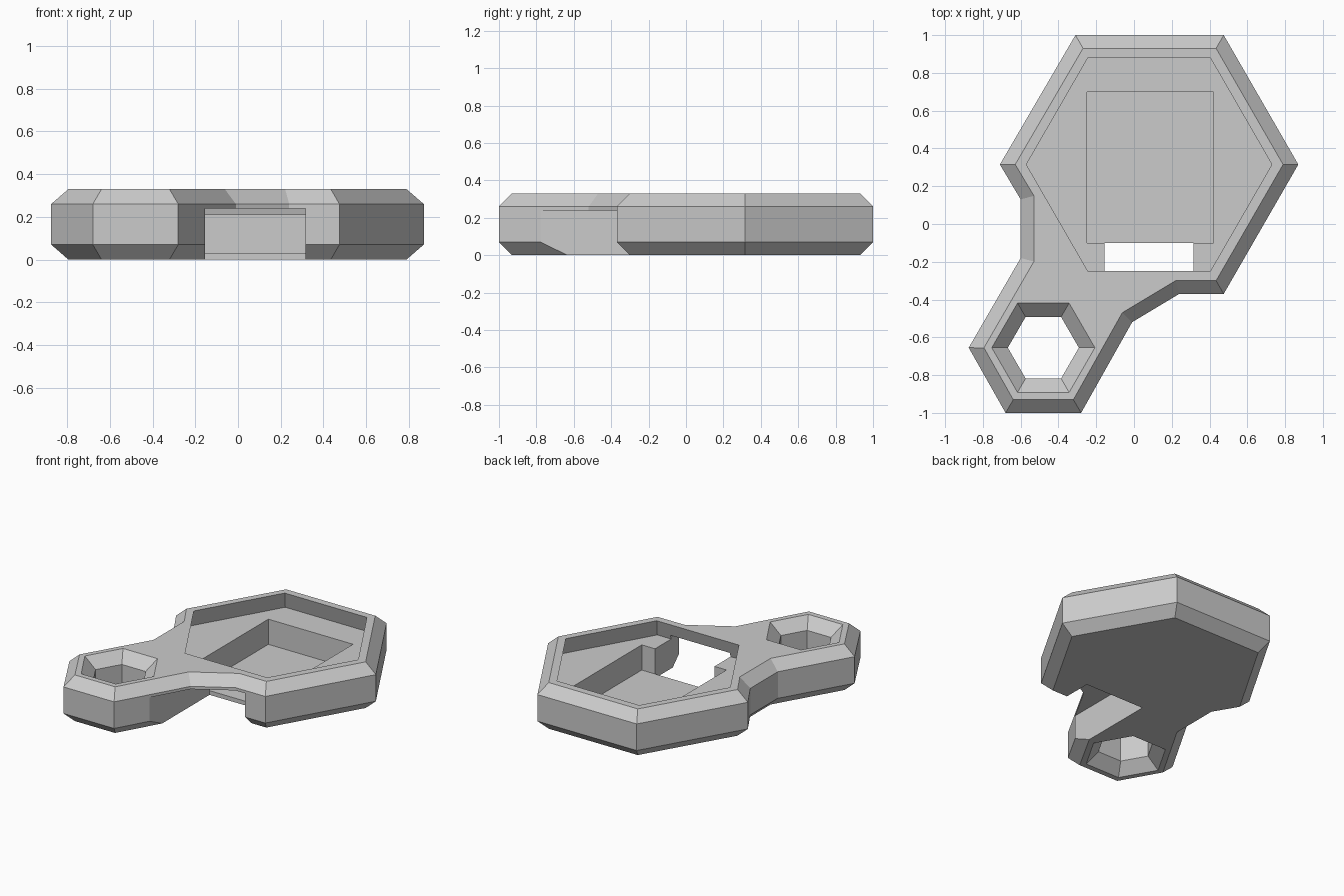
import bpy, bmesh
from math import cos, sin, radians
from mathutils import Vector

cube = bpy.data.objects.get("Cube")
if cube:
    bpy.data.objects.remove(cube, do_unlink=True)

HEIGHT, BEVEL = 0.33, 0.07
BIG, SMALL = (0.08, 0.315), (-0.48, -0.655)

grey = bpy.data.materials.new("plain grey")
grey.use_nodes = True
grey.diffuse_color = (0.6, 0.6, 0.6, 1)
grey.node_tree.nodes["Principled BSDF"].inputs["Base Color"].default_value = (0.6, 0.6, 0.6, 1)


def hexagon(centre, radius):
    return [(centre[0] + radius * cos(radians(a)), centre[1] + radius * sin(radians(a)))
            for a in range(0, 360, 60)]


def inset(outline, d):
    """Move every edge of a counter-clockwise outline inward by d."""
    pts = [Vector(p) for p in outline]
    result = []
    for i, p in enumerate(pts):
        a = (p - pts[i - 1]).normalized()
        b = (pts[(i + 1) % len(pts)] - p).normalized()
        na, nb = Vector((-a.y, a.x)), Vector((-b.y, b.x))
        result.append(p + (na + nb) * d / (1 + na.dot(nb)))
    return result


def loft(name, rings):
    """Solid through a stack of (outline, height) rings."""
    bm = bmesh.new()
    loops = [[bm.verts.new((p[0], p[1], z)) for p in ring] for ring, z in rings]
    for low, high in zip(loops, loops[1:]):
        for i in range(len(low)):
            j = (i + 1) % len(low)
            bm.faces.new((low[i], low[j], high[j], high[i]))
    bm.faces.new(list(reversed(loops[0])))
    bm.faces.new(loops[-1])
    bmesh.ops.recalc_face_normals(bm, faces=bm.faces)
    mesh = bpy.data.meshes.new(name)
    bm.to_mesh(mesh)
    bm.free()
    mesh.materials.append(grey)
    obj = bpy.data.objects.new(name, mesh)
    bpy.context.collection.objects.link(obj)
    return obj


def box(name, x0, x1, y0, y1, z0, z1):
    rect = [(x0, y0), (x1, y0), (x1, y1), (x0, y1)]
    return loft(name, [(rect, z0), (rect, z1)])


# Body: large hexagon, neck and small hexagon in one chamfered outline
outline = [(-0.31, 1), (-0.71, 0.315), (-0.6, 0.13), (-0.6, -0.18), (-0.875, -0.655),
           (-0.68, -1), (-0.28, -1), (-0.01, -0.52), (0.24, -0.37), (0.475, -0.37),
           (0.87, 0.315), (0.475, 1)]
rim = inset(outline, BEVEL)
body = loft("holder_body", [(rim, 0), (outline, BEVEL),
                            (outline, HEIGHT - BEVEL), (rim, HEIGHT)])

# Ring hole, flared at both ends
wide, narrow = hexagon(SMALL, 0.273), hexagon(SMALL, 0.188)
hole = loft("ring_hole_cutter", [(wide, -0.1), (wide, 0), (narrow, BEVEL + 0.005),
                                 (narrow, HEIGHT - BEVEL - 0.005), (wide, HEIGHT), (wide, 0.5)])

# Hexagonal recess, slightly wider at its floor than at its mouth
mouth = hexagon(BIG, 0.65)
recess = loft("recess_cutter", [(hexagon(BIG, 0.69), 0.21), (mouth, HEIGHT), (mouth, 0.5)])

# Rectangular pocket and the channel that leaves through the front
pocket = box("pocket_cutter", -0.25, 0.42, -0.1, 0.7, 0.03, 0.27)
channel = box("channel_cutter", -0.155, 0.315, -1.2, -0.1, -0.2, 0.24)
# Short overlap keeps the pocket open to the channel
opening = box("opening_cutter", -0.155, 0.315, -0.2, 0, 0.03, 0.24)

bpy.context.view_layer.objects.active = body
for cutter in (hole, recess, pocket, channel, opening):
    mod = body.modifiers.new(cutter.name, "BOOLEAN")
    mod.operation, mod.solver, mod.object = "DIFFERENCE", "EXACT", cutter
    bpy.ops.object.modifier_apply(modifier=mod.name)
    bpy.data.objects.remove(cutter, do_unlink=True)
